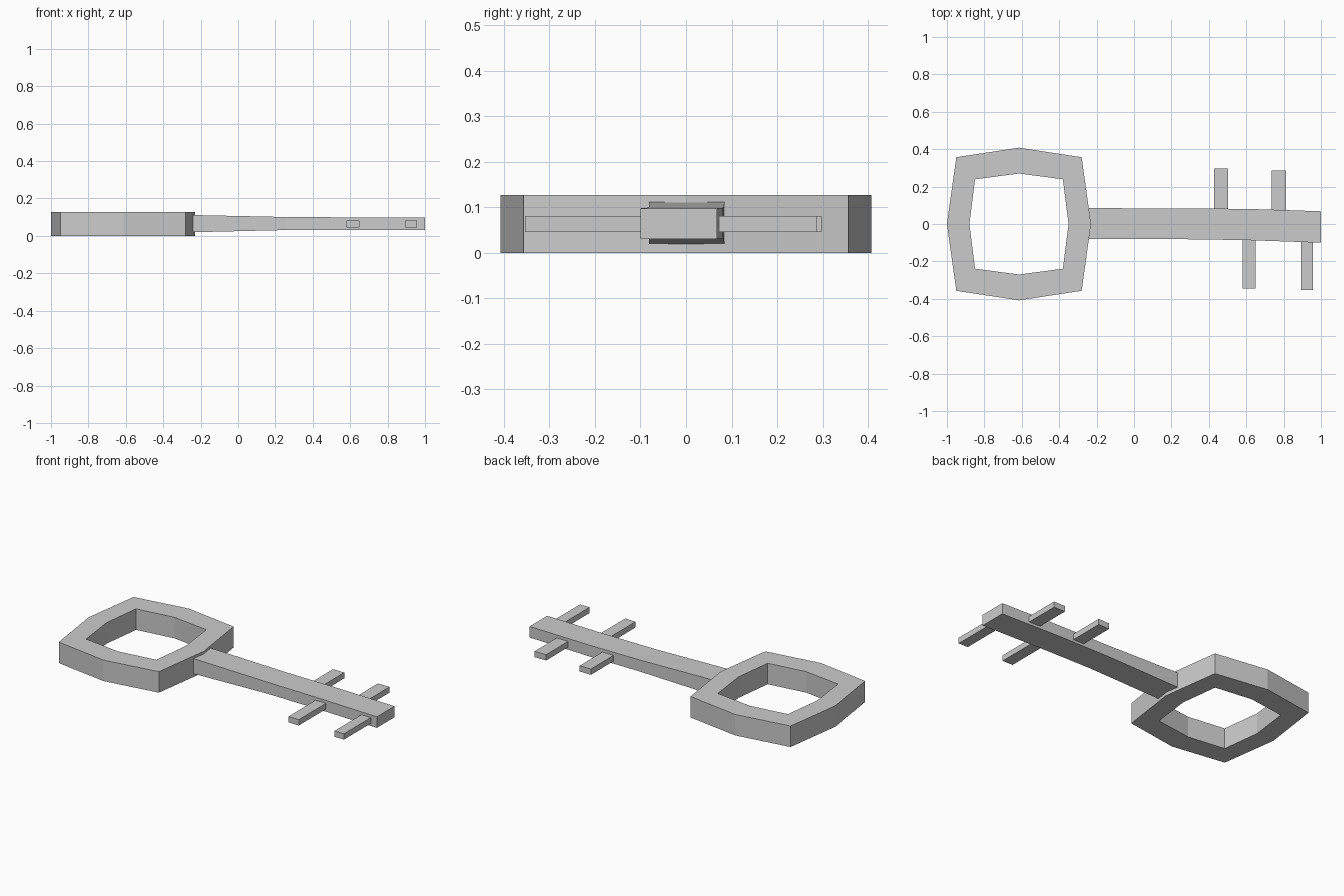
import bpy

if "Cube" in bpy.data.objects:
    bpy.data.objects.remove(bpy.data.objects["Cube"])


def make_object(name, verts, faces):
    mesh = bpy.data.meshes.new(name)
    mesh.from_pydata(verts, [], faces)
    mesh.update()
    obj = bpy.data.objects.new(name, mesh)
    bpy.context.collection.objects.link(obj)
    return obj


def loft(name, sections):
    """Skin a list of four-point sections and cap both ends."""
    verts = [p for s in sections for p in s]
    faces = [(3, 2, 1, 0)]
    for k in range(len(sections) - 1):
        a = 4 * k
        for i in range(4):
            j = (i + 1) % 4
            faces.append((a + i, a + j, a + 4 + j, a + 4 + i))
    n = 4 * (len(sections) - 1)
    faces.append((n, n + 1, n + 2, n + 3))
    return make_object(name, verts, faces)


def octagon(half_x, corner_x, corner_y, half_y):
    cx = -0.615
    quarter = [(half_x, 0), (corner_x, corner_y), (0, half_y), (-corner_x, corner_y)]
    return [(cx + s * x, s * y) for s in (1, -1) for x, y in quarter]


# Eight-sided ring handle
outer = octagon(0.385, 0.335, 0.357, 0.408)
inner = octagon(0.265, 0.235, 0.239, 0.27)
verts = [(x, y, z) for loop, z in ((outer, 0), (outer, 0.127), (inner, 0.127), (inner, 0))
         for x, y in loop]
faces = []
for r in range(4):
    a, b = 8 * r, 8 * ((r + 1) % 4)
    for i in range(8):
        j = (i + 1) % 8
        faces.append((a + i, a + j, b + j, b + i))
make_object("ring_handle", verts, faces)

# Tapered shaft: x, y range, z range of each section
profile = [
    (-0.27, -0.081, 0.085, 0.019, 0.112),
    (0.25, -0.081, 0.083, 0.031, 0.101),
    (0.60, -0.086, 0.081, 0.031, 0.099),
    (1.00, -0.100, 0.068, 0.031, 0.098),
]
loft("shaft", [[(x, y0, z0), (x, y1, z0), (x, y1, z1), (x, y0, z1)]
               for x, y0, y1, z0, z1 in profile])

# Side prongs: x range, root y, tip y
prongs = [
    (0.428, 0.503, 0.05, 0.298),
    (0.736, 0.813, 0.05, 0.287),
    (0.580, 0.650, -0.05, -0.346),
    (0.894, 0.958, -0.05, -0.354),
]
for n, (x0, x1, root, tip) in enumerate(prongs, 1):
    z0, z1 = 0.046, 0.081
    ends = sorted((root, tip))
    loft(f"prong_{n}", [[(x0, y, z0), (x0, y, z1), (x1, y, z1), (x1, y, z0)] for y in ends])
